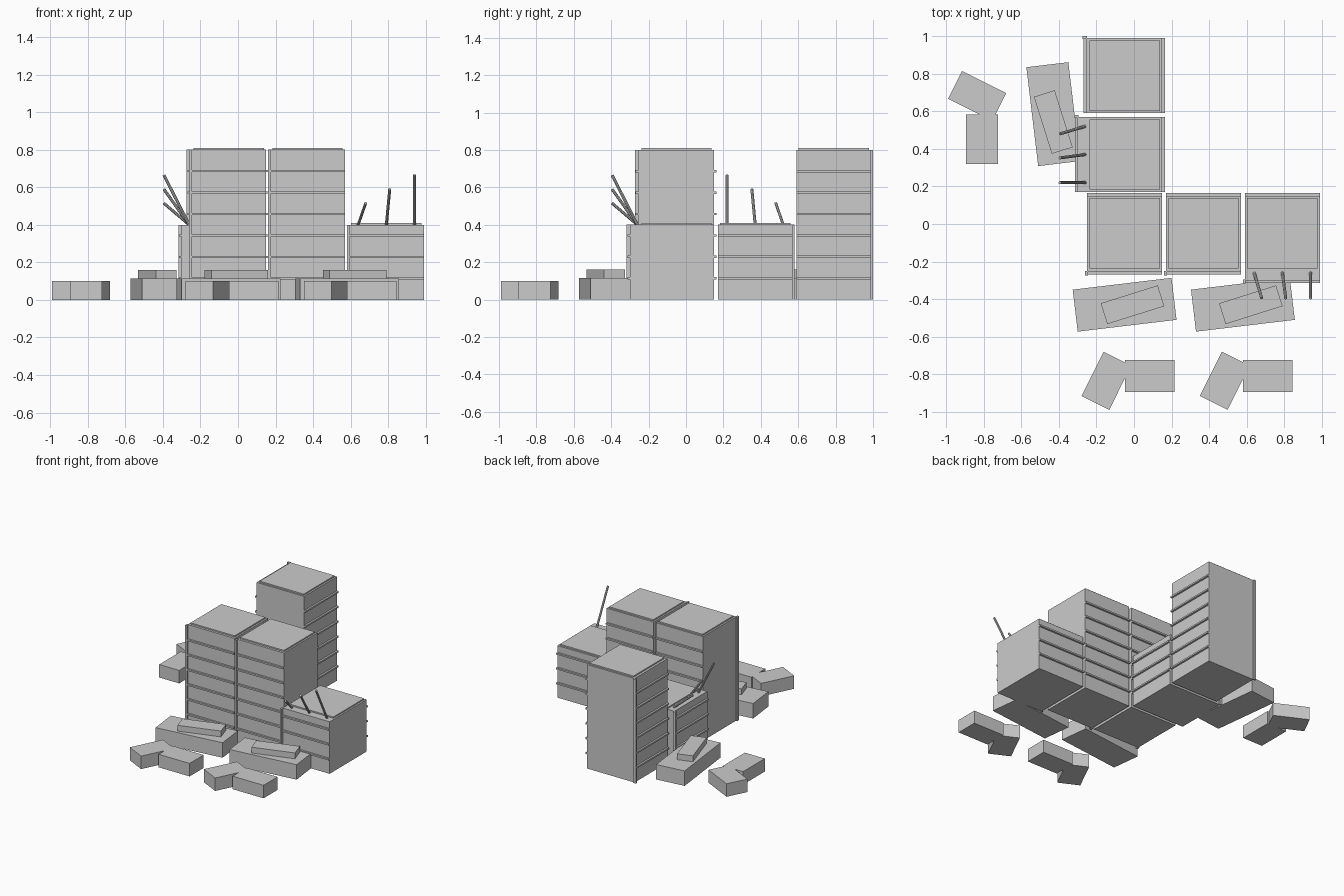
import bpy
from math import radians
from mathutils import Matrix, Vector

cube = bpy.data.objects.get("Cube")
if cube:
    bpy.data.objects.remove(cube, do_unlink=True)

grey = bpy.data.materials.new("plain_grey")
grey.use_nodes = True
GREY = (0.6, 0.6, 0.6, 1)
grey.diffuse_color = GREY
grey.node_tree.nodes["Principled BSDF"].inputs["Base Color"].default_value = GREY


def place(x, y, turn=0):
    """Frame at a ground position, turned about z."""
    return Matrix.Translation((x, y, 0)) @ Matrix.Rotation(radians(turn), 4, 'Z')


def finish(name, matrix):
    obj = bpy.context.object
    obj.name = name
    obj.matrix_world = matrix
    obj.data.materials.append(grey)
    return obj


def box(name, frame, lo, hi):
    """Box between two corners of a local frame."""
    lo, hi = Vector(lo), Vector(hi)
    bpy.ops.mesh.primitive_cube_add(size=1)
    bpy.context.object.data.transform(Matrix.Diagonal((*(hi - lo), 1)))
    return finish(name, frame @ Matrix.Translation((lo + hi) / 2))


def slab(name, frame, length, width, bottom, top):
    """Box centred on the frame."""
    return box(name, frame, (-length / 2, -width / 2, bottom), (length / 2, width / 2, top))


def rod(name, frame, start, end, radius=0.008):
    start, end = Vector(start), Vector(end)
    axis = end - start
    bpy.ops.mesh.primitive_cylinder_add(vertices=8, radius=radius, depth=axis.length)
    turn = axis.to_track_quat('Z', 'Y').to_matrix().to_4x4()
    return finish(name, frame @ Matrix.Translation((start + end) / 2) @ turn)


HALF = 0.2
FLOOR = 0.8 / 7


def building(name, frame, height, front, floors):
    """Block with floor ledges front and back, a corner pipe and a roof plate."""
    box(name + "_body", frame, (-HALF, front, 0), (HALF, HALF, height))
    slab(name + "_roof", frame, 0.375, 0.375, height, height + 0.01)
    box(name + "_pipe", frame, (-HALF - 0.01, front - 0.018, 0),
        (-HALF + 0.005, front + 0.004, height))
    for k in range(1, floors + 1):
        z = k * FLOOR
        for y in (front, HALF):
            box(name + "_ledge", frame, (-HALF, y - 0.014, z - 0.006),
                (HALF, y + 0.014, z + 0.006))


def tower(name, frame):
    building(name, frame, 0.8, -0.205, 6)


def low_block(name, frame):
    building(name, frame, 0.4, -0.25, 3)
    # leaning roof poles, each taller than the last
    for x, drift, top in ((-0.15, 0.04, 0.515), (0, 0.018, 0.59), (0.15, 0, 0.665)):
        rod(name + "_pole", frame, (x, -0.21, 0.4), (x + drift, -0.345, top))


def street_pieces(frame):
    """Stepped block and bent low block standing before the buildings."""
    slab("step_base", frame @ place(-0.05, -0.43, 6.8), 0.53, 0.225, 0, 0.115)
    slab("step_top", frame @ place(-0.008, -0.43, 17.5), 0.318, 0.116, 0.115, 0.16)
    slab("bent_wing", frame @ place(0.083, -0.81), 0.263, 0.17, 0, 0.1)
    slab("bent_end", frame @ place(-0.147, -0.835, 63.5), 0.263, 0.165, 0, 0.1)


# front row
tower("corner_tower", place(-0.05, -0.05))
tower("middle_tower", place(0.37, -0.05))
low_block("end_block", place(0.79, -0.05))
# side row, turned a quarter
low_block("side_block", place(-0.05, 0.37, -90))
tower("back_tower", place(-0.05, 0.79, -90))
# pieces on the ground
for frame in (place(0, 0), place(0.63, 0), place(0, 0.535, -90)):
    street_pieces(frame)
